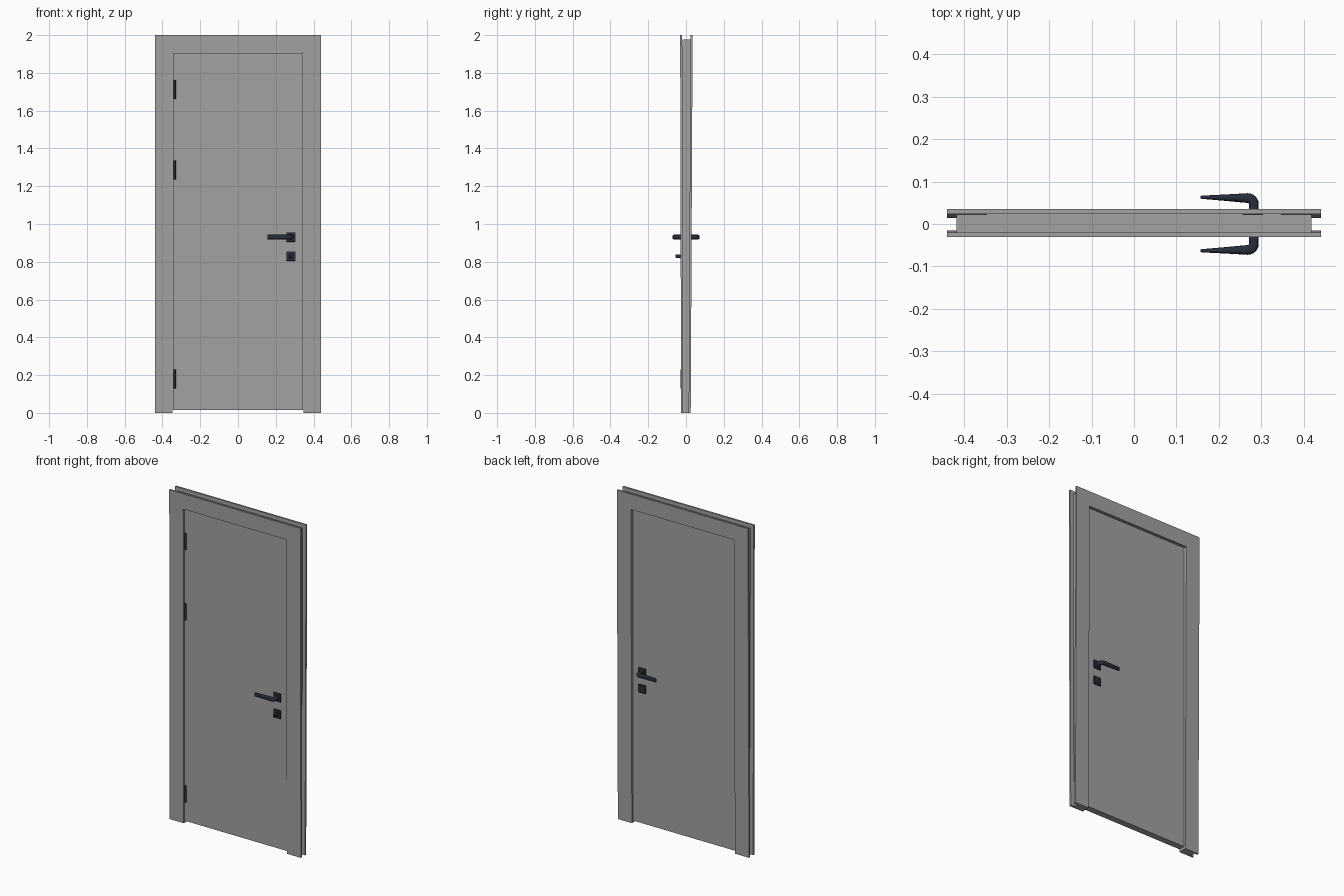
import bpy, bmesh, math

if "Cube" in bpy.data.objects:
    bpy.data.objects.remove(bpy.data.objects["Cube"])


def material(name, rgb):
    m = bpy.data.materials.new(name)
    m.diffuse_color = (*rgb, 1)
    m.use_nodes = True
    m.node_tree.nodes["Principled BSDF"].inputs["Base Color"].default_value = m.diffuse_color
    return m


GREY = material("door_grey", (0.36, 0.36, 0.36))
DARK = material("dark_metal", (0.02, 0.026, 0.042))


def finish(name, bm, mat, smooth=False):
    bmesh.ops.recalc_face_normals(bm, faces=bm.faces[:])
    me = bpy.data.meshes.new(name)
    bm.to_mesh(me)
    bm.free()
    me.materials.append(mat)
    ob = bpy.data.objects.new(name, me)
    bpy.context.collection.objects.link(ob)
    if smooth:
        bpy.ops.object.select_all(action='DESELECT')
        ob.select_set(True)
        bpy.context.view_layer.objects.active = ob
        bpy.ops.object.shade_smooth_by_angle(angle=math.radians(40))
    return ob


def box(name, x, y, z, mat, bevel=0):
    bm = bmesh.new()
    bmesh.ops.create_cube(bm, size=1)
    for v in bm.verts:
        v.co = [r[0] + (c + 0.5) * (r[1] - r[0]) for c, r in zip(v.co, (x, y, z))]
    if bevel:
        bmesh.ops.bevel(bm, geom=bm.edges[:], offset=bevel, segments=2,
                        profile=0.5, affect='EDGES')
    return finish(name, bm, mat)


def surround(name, w, top, iw, itop, y0, y1, lean=0):
    """Upside-down U standing on the ground; lean shifts y towards the foot."""
    outline = [(-w, 0), (-w, top), (w, top), (w, 0),
               (iw, 0), (iw, itop), (-iw, itop), (-iw, 0)]
    bm = bmesh.new()
    rings = [[bm.verts.new((x, y + lean * (1 - z / 2), z)) for x, z in outline]
             for y in (y0, y1)]
    # left post, head and right post quads on both sides
    for r in rings:
        for q in ((0, 1, 6, 7), (1, 2, 5, 6), (2, 3, 4, 5)):
            bm.faces.new([r[i] for i in q])
    for i in range(8):
        j = (i + 1) % 8
        bm.faces.new((rings[0][i], rings[0][j], rings[1][j], rings[1][i]))
    return finish(name, bm, GREY)


# frame: two casings and the jamb between them
IW, ITOP = 0.346, 1.907
surround("front_casing", 0.44, 2.0, IW, ITOP, -0.031, -0.020, 0.005)
surround("back_casing", 0.44, 2.0, IW, ITOP, 0.024, 0.035, -0.010)
surround("jamb", 0.418, 1.978, IW, ITOP, -0.0195, 0.0235 - 0.001)

# door leaf
box("door_leaf", (-0.3445, 0.3445), (-0.021, 0.018), (0.014, 1.905), GREY)

# hinges
for i, z in enumerate((0.18, 1.285, 1.712)):
    bm = bmesh.new()
    bmesh.ops.create_cone(bm, cap_ends=True, segments=16, radius1=0.0065,
                          radius2=0.0065, depth=0.1)
    bmesh.ops.translate(bm, verts=bm.verts[:], vec=(-0.336, -0.0235, z))
    finish(f"hinge_{i + 1}", bm, DARK, True)


def lever(name, s):
    # path points: x, y, direction angle, half width
    path = [(0.282, 0.016, 0, 0.0115)]
    for k in range(7):
        a = math.pi / 2 * k / 6
        path.append((0.268 + 0.014 * math.cos(a), 0.047 + 0.014 * math.sin(a), a, 0.0115))
    path += [(0.215, 0.062, math.pi / 2, 0.0075), (0.160, 0.063, math.pi / 2, 0.0038),
             (0.157, 0.063, math.pi / 2, 0.0025)]
    bm = bmesh.new()
    rings = []
    n = 16
    for x, y, a, w in path:
        ring = []
        for k in range(n):
            t = 2 * math.pi * k / n
            c, d = math.cos(t), math.sin(t)
            u = w * math.copysign(abs(c) ** 0.7, c)
            h = 0.0122 * math.copysign(abs(d) ** 0.7, d)
            ring.append(bm.verts.new((x + u * math.cos(a), s * (y + u * math.sin(a)), 0.931 + h)))
        rings.append(ring)
    for r0, r1 in zip(rings, rings[1:]):
        for k in range(n):
            j = (k + 1) % n
            bm.faces.new((r0[k], r0[j], r1[j], r1[k]))
    bm.faces.new(rings[0])
    bm.faces.new(rings[-1])
    finish(name, bm, DARK, True)


# handle and lock hardware on both sides
for side, s, y in (("front", -1, 0.021), ("back", 1, 0.018)):
    ys = sorted((s * (y - 0.003), s * (y + 0.008)))
    for part, z in (("handle_plate", 0.931), ("lock_plate", 0.830)):
        box(f"{side}_{part}", (0.256, 0.304), ys, (z - 0.025, z + 0.025), DARK, 0.002)
    lever(f"{side}_lever", s)

# thumb turn in front, small keyhole cover at the back
box("thumb_turn", (0.271, 0.289), (-0.055, -0.026), (0.821, 0.839), DARK, 0.002)
box("keyhole_cover", (0.276, 0.284), (0.024, 0.0275), (0.820, 0.840), DARK)
